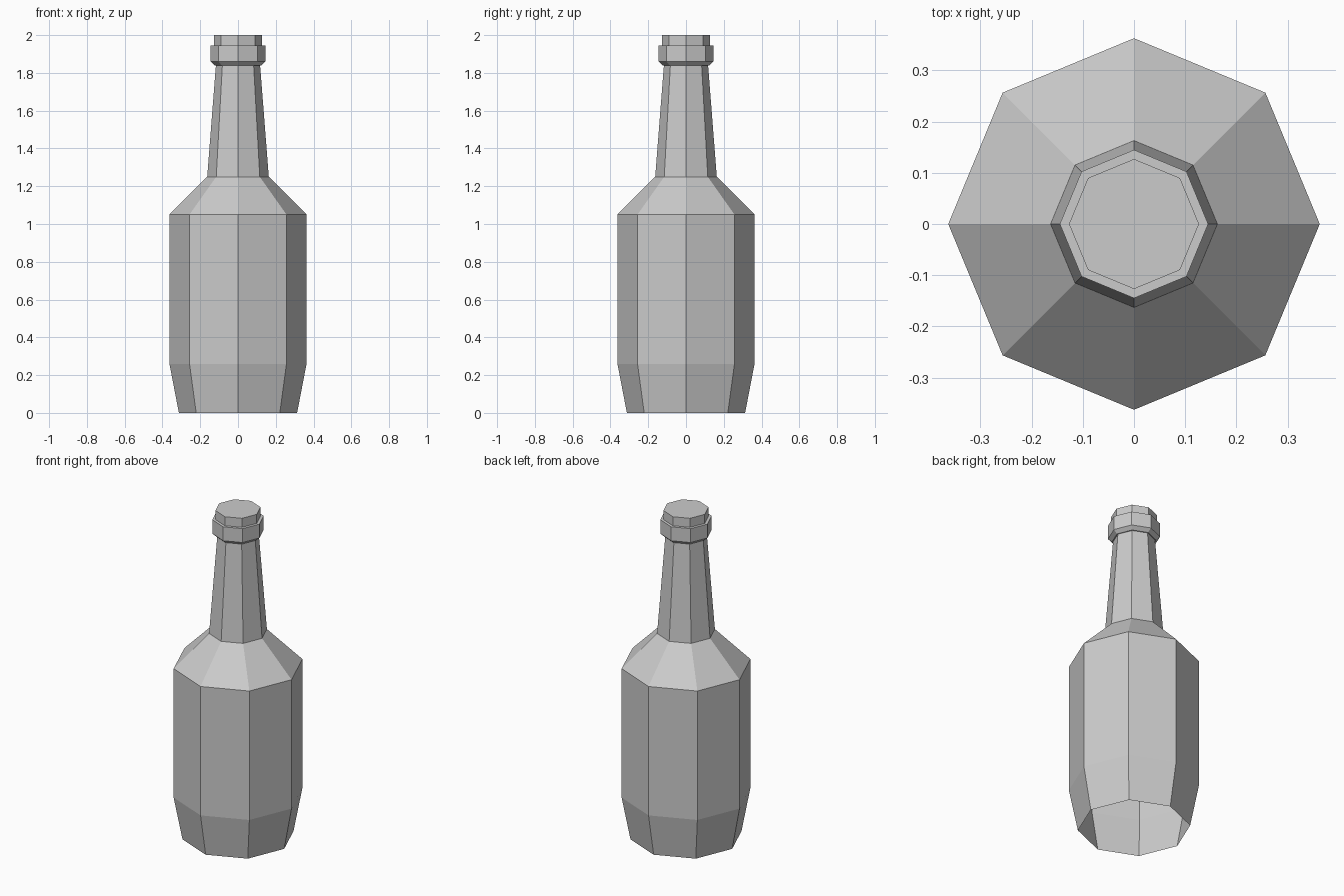
import bpy, bmesh
from math import cos, sin, pi

if "Cube" in bpy.data.objects:
    bpy.data.objects.remove(bpy.data.objects["Cube"])

SIDES = 8


def lathe(name, profile, cap_top=False):
    """Revolve a (radius, z) profile into a flat-faced octagonal shell."""
    bm = bmesh.new()
    rings = [[bm.verts.new((r * cos(2 * pi * i / SIDES), r * sin(2 * pi * i / SIDES), z))
              for i in range(SIDES)] for r, z in profile]
    for low, high in zip(rings, rings[1:]):
        for i in range(SIDES):
            j = (i + 1) % SIDES
            bm.faces.new((low[i], low[j], high[j], high[i]))
    if cap_top:
        bm.faces.new(rings[-1])
    mesh = bpy.data.meshes.new(name)
    bm.to_mesh(mesh)
    bm.free()
    obj = bpy.data.objects.new(name, mesh)
    bpy.context.collection.objects.link(obj)
    return obj


# One continuous bottle: open underneath, closed at the mouth
lathe("bottle", [
    (0.313, 0.0),    # base rim
    (0.363, 0.26),   # lower body
    (0.363, 1.05),   # shoulder edge
    (0.163, 1.25),   # neck base
    (0.117, 1.84),   # neck top
    (0.123, 1.84),   # collar underside
    (0.145, 1.86),   # collar
    (0.145, 1.945),
    (0.127, 1.945),  # lip
    (0.127, 2.0),
], cap_top=True)
